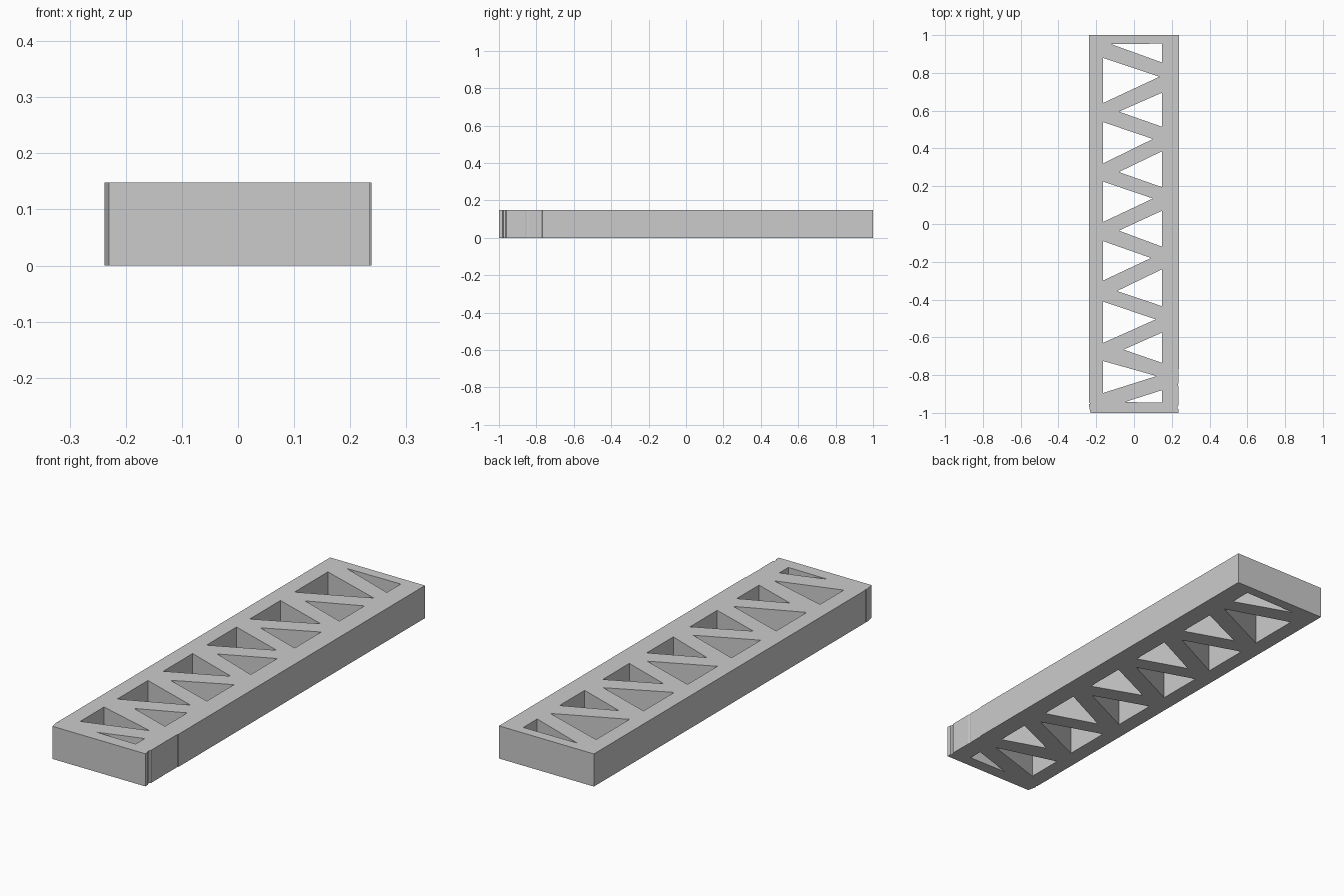
import bpy

# Remove the default object
cube = bpy.data.objects.get("Cube")
if cube:
    bpy.data.objects.remove(cube, do_unlink=True)

HEIGHT = 0.148
LEFT, RIGHT = -0.165, 0.148   # inner faces of the two long rails

# Plain grey material
grey = bpy.data.materials.new("plain grey")
grey.use_nodes = True
colour = (0.6, 0.6, 0.6, 1)
grey.diffuse_color = colour
grey.node_tree.nodes["Principled BSDF"].inputs["Base Color"].default_value = colour

# Outer edge, with the slight steps near the front end
outline = [(-0.23, -1), (0.235, -1), (0.235, -0.98), (0.23, -0.975), (0.23, -0.965),
           (0.235, -0.96), (0.235, -0.86), (0.233, -0.85), (0.235, -0.84),
           (0.235, -0.77), (0.238, -0.768), (0.238, 1), (-0.238, 1),
           (-0.238, -0.945), (-0.232, -0.95), (-0.238, -0.955), (-0.238, -0.965)]

# Triangular openings: top and bottom of the upright side, then the tip
left_holes = [(0.88, 0.64, 0.135, 0.78), (0.54, 0.32, 0.10, 0.45),
              (0.225, 0.01, 0.10, 0.135), (-0.09, -0.30, 0.09, -0.18),
              (-0.41, -0.63, 0.115, -0.505), (-0.725, -0.895, 0.12, -0.805)]
right_holes = [(0.955, 0.855, -0.12, 0.952), (0.695, 0.515, -0.08, 0.595),
               (0.385, 0.195, -0.08, 0.275), (0.07, -0.12, -0.08, -0.035),
               (-0.24, -0.435, -0.09, -0.355), (-0.575, -0.735, -0.055, -0.665),
               (-0.88, -0.945, -0.05, -0.943)]

# Filled flat profile, extruded into the truss
curve = bpy.data.curves.new("truss_beam", "CURVE")
curve.dimensions = "2D"
curve.fill_mode = "BOTH"
curve.extrude = HEIGHT / 2


def add_loop(points):
    spline = curve.splines.new("POLY")
    spline.points.add(len(points) - 1)
    for point, (x, y) in zip(spline.points, points):
        point.co = (x, y, 0, 1)
    spline.use_cyclic_u = True


add_loop(outline)
for side, holes in ((LEFT, left_holes), (RIGHT, right_holes)):
    for top, bottom, tip_x, tip_y in holes:
        add_loop([(side, top), (side, bottom), (tip_x, tip_y)])

curve.materials.append(grey)
beam = bpy.data.objects.new("truss_beam", curve)
beam.location.z = HEIGHT / 2
bpy.context.collection.objects.link(beam)

# Turn the profile into a flat-shaded mesh
bpy.ops.object.select_all(action="DESELECT")
beam.select_set(True)
bpy.context.view_layer.objects.active = beam
bpy.ops.object.convert(target="MESH")
bpy.ops.object.shade_flat()
